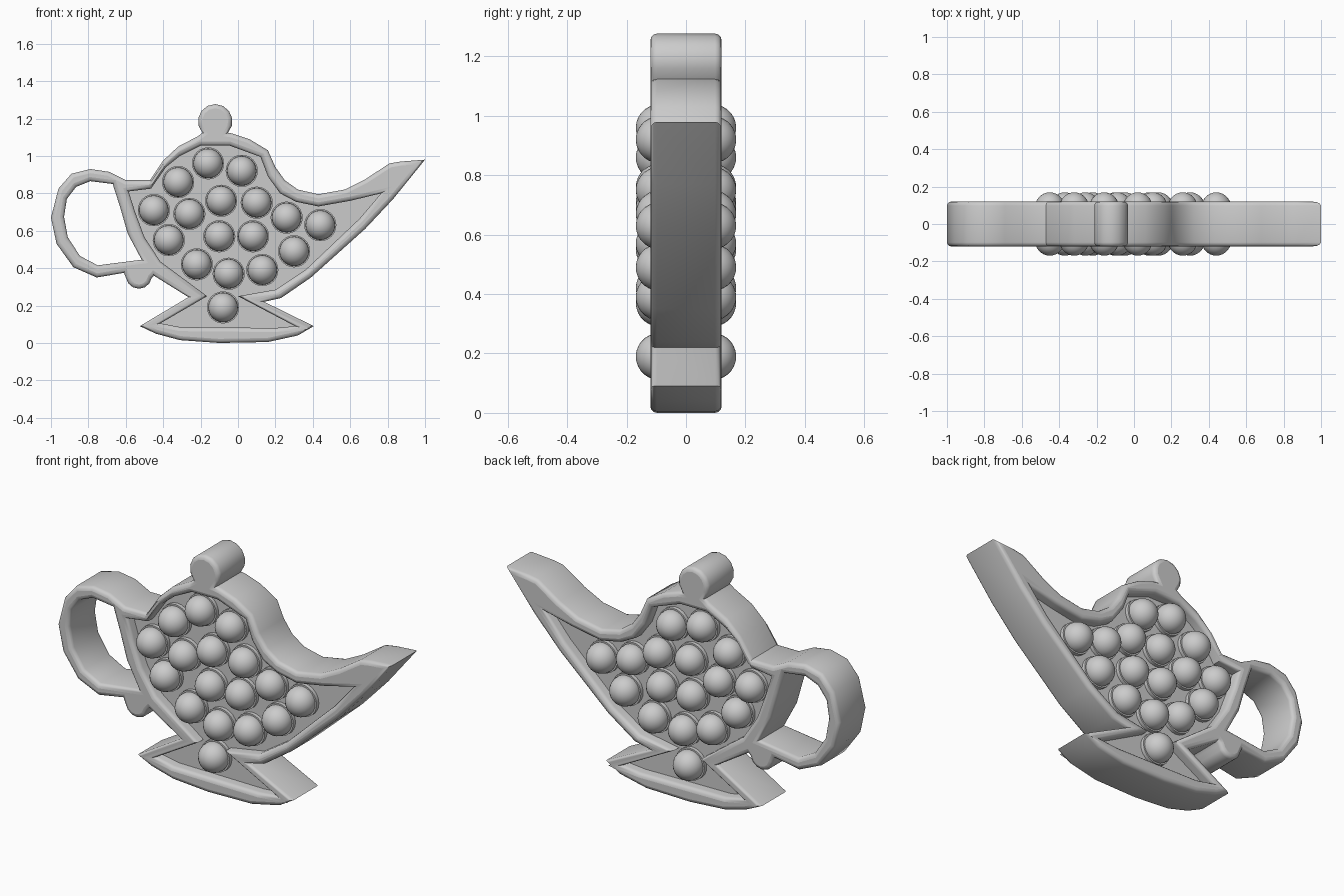
import bpy, bmesh, math
from mathutils import Matrix

if "Cube" in bpy.data.objects:
    bpy.data.objects.remove(bpy.data.objects["Cube"], do_unlink=True)

HALF_DEPTH = 0.12
FLOOR = 0.06
ROUND = 0.022

grey = bpy.data.materials.new("plain grey")
grey.use_nodes = True
grey.diffuse_color = (0.6, 0.6, 0.6, 1)
grey.node_tree.nodes["Principled BSDF"].inputs["Base Color"].default_value = grey.diffuse_color


def arc(cx, cz, radius, start, end, steps):
    """Points along a circular arc, angles in degrees."""
    angles = [math.radians(start + (end - start) * i / steps) for i in range(steps + 1)]
    return [(cx + radius * math.cos(a), cz + radius * math.sin(a)) for a in angles]


def smooth(obj, degrees):
    bpy.ops.object.select_all(action="DESELECT")
    obj.select_set(True)
    bpy.context.view_layer.objects.active = obj
    bpy.ops.object.shade_smooth_by_angle(angle=math.radians(degrees))


def extruded_shape(name, outlines, half_depth, rounding=0.0, grow=0.0):
    """Fill closed outlines (inner ones become holes) and extrude them along y."""
    curve = bpy.data.curves.new(name, "CURVE")
    curve.dimensions = "2D"
    curve.fill_mode = "BOTH"
    curve.extrude = half_depth - rounding
    curve.bevel_depth = rounding
    curve.bevel_resolution = 2
    curve.offset = grow - rounding
    for outline in outlines:
        spline = curve.splines.new("POLY")
        spline.points.add(len(outline) - 1)
        for point, (x, z) in zip(spline.points, outline):
            point.co = (x, z, 0, 1)
        spline.use_cyclic_u = True
    obj = bpy.data.objects.new(name, curve)
    bpy.context.collection.objects.link(obj)
    bpy.ops.object.select_all(action="DESELECT")
    obj.select_set(True)
    bpy.context.view_layer.objects.active = obj
    bpy.ops.object.convert(target="MESH")
    obj = bpy.context.view_layer.objects.active
    obj.data.transform(Matrix.Rotation(math.pi / 2, 4, "X"))
    obj.data.materials.clear()
    obj.data.materials.append(grey)
    smooth(obj, 35)
    return obj


# Outer silhouette, clockwise from the lid knob
knob = arc(-.122, 1.185, .092, 222, -42, 10)
lid_and_spout = [(-.03, 1.12), (.06, 1.09), (.16, 1.03), (.2, .94), (.25, .87), (.32, .82),
                 (.43, .795), (.57, .82), (.68, .875), (.81, .96), (.87, .97), (1, .98)]
belly_right = [(.83, .77), (.68, .61), (.39, .35), (.23, .24), (.14, .22)]
foot = [(.405, .09), (.32, .04), (.16, .005), (-.1, 0), (-.31, .015), (-.44, .05),
        (-.525, .09), (-.265, .245), (-.45, .36)]
curl = arc(-.53, .36, .07, -10, -170, 6)
handle = [(-.61, .375), (-.755, .35), (-.88, .405), (-.97, .53), (-1, .67), (-.96, .825),
          (-.89, .905), (-.79, .93), (-.69, .915), (-.6, .87)]
shoulder = [(-.47, .87), (-.4, .975), (-.32, 1.05), (-.215, 1.105)]
silhouette = knob + lid_and_spout + belly_right + foot + curl + handle + shoulder

# Opening inside the handle
handle_hole = [(-.67, .85), (-.79, .865), (-.865, .835), (-.915, .77), (-.93, .675),
               (-.91, .565), (-.845, .465), (-.75, .415), (-.515, .445), (-.59, .585),
               (-.63, .725)]

# Recessed pocket running from the body into the foot
pocket = [(-.585, .81), (-.465, .825), (-.385, .94), (-.31, 1), (-.2, 1.055), (-.045, 1.055),
          (.12, .995), (.16, .89), (.225, .8), (.31, .755), (.43, .73), (.6, .76), (.765, .8),
          (.65, .665), (.36, .39), (.2, .285), (0, .25), (.305, .09), (.2, .08), (-.31, .085),
          (-.415, .105), (-.165, .25), (-.415, .435), (-.5, .565), (-.55, .7)]

extruded_shape("rim_and_handle", [silhouette, handle_hole, pocket], HALF_DEPTH, ROUND)
extruded_shape("pocket_floor", [pocket], FLOOR, grow=0.01)

# Bubble: a dome standing on a low collar, facing -y
bubble = bpy.data.meshes.new("bubble")
bm = bmesh.new()
to_front = Matrix.Rotation(math.pi / 2, 4, "X")
bmesh.ops.create_uvsphere(bm, u_segments=24, v_segments=14, radius=.079,
                          matrix=Matrix.Translation((0, -.09, 0)) @ to_front)
bmesh.ops.create_cone(bm, cap_ends=True, segments=24, radius1=.086, radius2=.086, depth=.03,
                      matrix=Matrix.Translation((0, -.065, 0)) @ to_front)
bm.to_mesh(bubble)
bm.free()
bubble.materials.append(grey)

# Bubbles on both faces
spots = [(-.16, .96), (.02, .92), (-.32, .86), (-.09, .76), (.1, .75), (-.45, .71),
         (-.26, .69), (.26, .67), (.44, .63), (-.37, .55), (-.1, .57), (.08, .57),
         (-.22, .42), (.3, .49), (-.05, .37), (.13, .39), (-.08, .19)]
for side, turn in (("front", 0), ("back", math.pi)):
    for number, (x, z) in enumerate(spots, 1):
        obj = bpy.data.objects.new(f"bubble_{side}_{number}", bubble)
        obj.location = (x, 0, z)
        obj.rotation_euler.z = turn
        bpy.context.collection.objects.link(obj)
        if side == "front" and number == 1:
            smooth(obj, 40)
